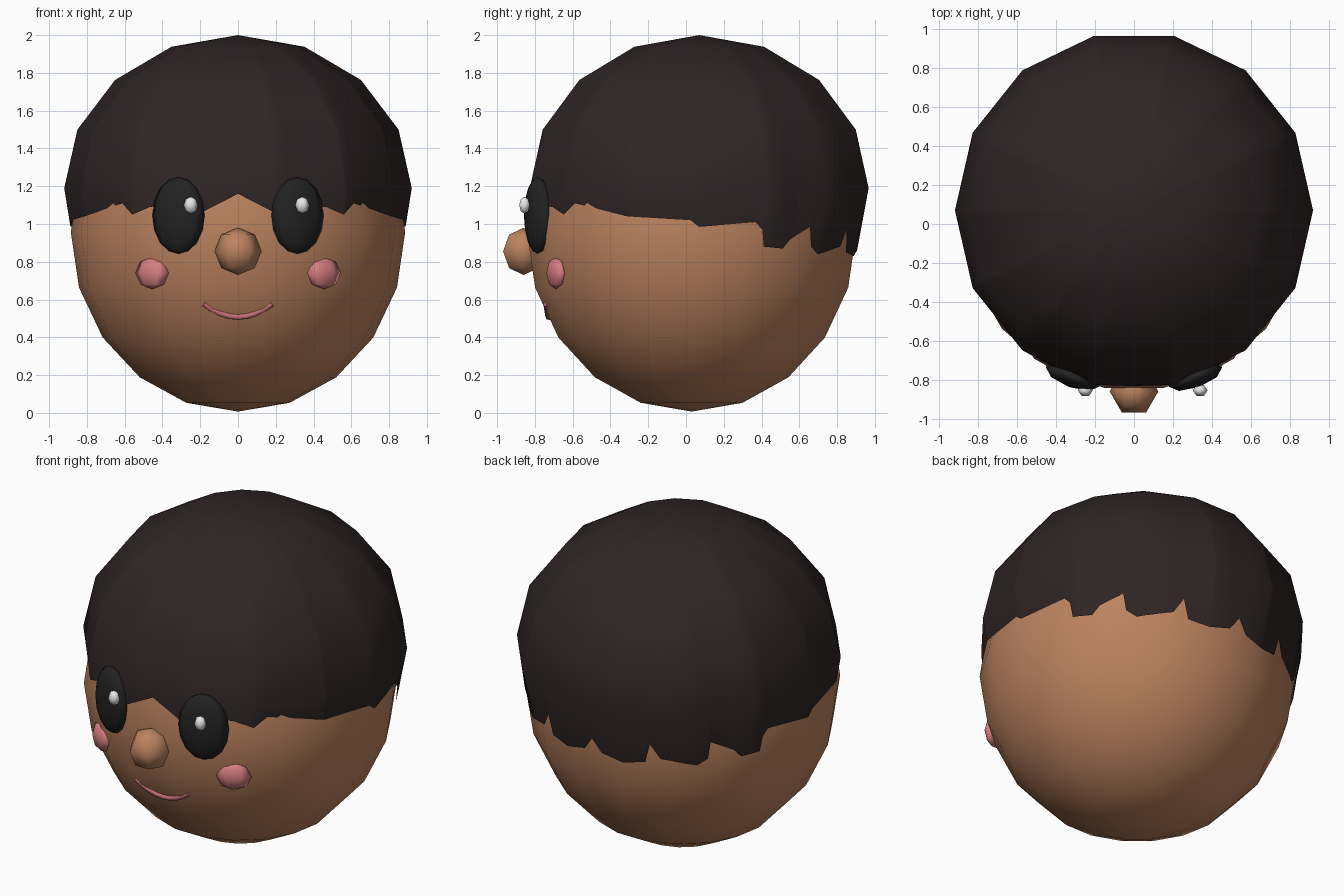
import bpy, bmesh, math
from math import sin, cos, pi, sqrt, radians
from mathutils import Matrix, Vector

if "Cube" in bpy.data.objects:
    bpy.data.objects.remove(bpy.data.objects["Cube"])


def material(name, rgb):
    m = bpy.data.materials.new(name)
    m.use_nodes = True
    color = (*rgb, 1)
    m.diffuse_color = color
    bsdf = m.node_tree.nodes["Principled BSDF"]
    bsdf.inputs["Base Color"].default_value = color
    bsdf.inputs["Roughness"].default_value = 0.8
    return m


skin = material("warm_brown_skin", (0.5, 0.225, 0.115))
hair_color = material("dark_brown_hair", (0.028, 0.018, 0.018))
black = material("eye_black", (0.016, 0.016, 0.016))
white = material("eye_shine_white", (0.8, 0.8, 0.8))
pink = material("cheek_pink", (0.68, 0.21, 0.22))
lip = material("lip_pink", (0.56, 0.16, 0.18))


def finish(name, bm, mat):
    bmesh.ops.recalc_face_normals(bm, faces=bm.faces)
    for f in bm.faces:
        f.smooth = True
    me = bpy.data.meshes.new(name)
    bm.to_mesh(me)
    bm.free()
    me.materials.append(mat)
    ob = bpy.data.objects.new(name, me)
    bpy.context.collection.objects.link(ob)
    return ob


def loft(bm, rings, top=None, bottom=None):
    """Join closed rings of points, with optional pole points."""
    loops = [[bm.verts.new(p) for p in ring] for ring in rings]
    n = len(loops[0])
    for a, b in zip(loops, loops[1:]):
        for i in range(n):
            j = (i + 1) % n
            bm.faces.new((a[i], a[j], b[j], b[i]))
    for point, loop in ((top, loops[0]), (bottom, loops[-1])):
        if point is not None:
            pole = bm.verts.new(point)
            for i in range(n):
                bm.faces.new((pole, loop[i], loop[(i + 1) % n]))


def ellipsoid(name, center, radii, segments, rings, mat, turn=0):
    """Low-poly ellipsoid with a vertex on its x axis, turned about z."""
    bm = bmesh.new()
    levels = [pi * k / rings for k in range(1, rings)]
    angles = [2 * pi * i / segments for i in range(segments)]
    loft(bm, [[(sin(t) * cos(a), sin(t) * sin(a), cos(t)) for a in angles]
              for t in levels], (0, 0, 1), (0, 0, -1))
    bm.transform(Matrix.Translation(center) @ Matrix.Rotation(radians(turn), 4, "Z")
                 @ Matrix.Diagonal((*radii, 1)))
    return finish(name, bm, mat)


# Head
HEAD = Vector((0, 0.03, 0.957))
HEAD_R, HEAD_H, HEAD_RINGS = 0.885, 0.95, 10
ellipsoid("head", HEAD, (HEAD_R, HEAD_R, HEAD_H), 18, HEAD_RINGS, skin)


def head_radius(z):
    """Radius of the faceted head at a height."""
    step = pi / HEAD_RINGS
    for k in range(HEAD_RINGS):
        hi, lo = (HEAD.z + HEAD_H * cos(step * j) for j in (k, k + 1))
        if lo <= z <= hi:
            u = (hi - z) / (hi - lo)
            return HEAD_R * ((1 - u) * sin(step * k) + u * sin(step * (k + 1)))
    return 0


# Hair cap: half of a 14-sided ellipsoid, running down to a jagged hairline
HAIR_Y, HAIR_Z, HAIR_R, HAIR_H = 0.07, 1.19, 0.92, 0.81
SIDE = 360 / 14
hairline = [(-90, 1.16), (-79, 1.07), (-73, 1.04), (-66, 1.1), (-59, 1.09),
            (-52, 1.05), (-47, 1.11), (-25, 1.04), (-3, 1.02), (0, .985),
            (20, 1.01), (22.5, .97), (23.3, .88), (31, .87), (34, .92),
            (43, .985), (44, .88), (48, .84), (62, .88), (66, .97),
            (68, .85), (77, .83), (86, .86), (90, .94)]
hairline += [(180 - a, z) for a, z in reversed(hairline[:-1])]


def hairline_height(angle):
    for (a, za), (b, zb) in zip(hairline, hairline[1:]):
        if a <= angle <= b:
            return za + (zb - za) * (angle - a) / (b - a)
    return hairline[0][1]


columns = {a for a, z in hairline[:-1]}
for i in range(-3, 11):
    if all(abs(i * SIDE - a) > 0.1 for a in columns):
        columns.add(i * SIDE)
columns = sorted(columns)


def facet(angle):
    """Radius factor that keeps the cap's sides flat."""
    half = SIDE / 2
    return cos(radians(half)) / cos(radians(angle % SIDE - half))


def hair_point(angle, radius, z):
    a = radians(angle)
    return (radius * cos(a), HAIR_Y + radius * sin(a), z)


rings = []
for k in range(1, 5):
    t = pi * k / 8
    rings.append([hair_point(a, HAIR_R * sin(t) * facet(a), HAIR_Z + HAIR_H * cos(t))
                  for a in columns])
edge = []
for angle in columns:
    z = hairline_height(angle)
    a, shift = radians(angle), HAIR_Y - HEAD.y
    own = (HAIR_R - 0.226 * (HAIR_Z - z)) * facet(angle)
    over_head = sqrt(head_radius(z) ** 2 - (shift * cos(a)) ** 2) - shift * sin(a)
    edge.append(hair_point(angle, max(own, over_head + 0.007), z))
rings.append(edge)
bm = bmesh.new()
loft(bm, rings, top=(0, HAIR_Y, HAIR_Z + HAIR_H))
finish("hair", bm, hair_color)

# Nose
ellipsoid("nose", (0, -0.86, 0.855), (0.125, 0.125, 0.125), 6, 4, skin)

# Eyes and cheeks, one on each side
for side, s in (("left", 1), ("right", -1)):
    ellipsoid(side + "_eye", (0.315 * s, -0.785, 1.045), (0.147, 0.056, 0.203),
              8, 8, black, 20 * s)
    ellipsoid(side + "_cheek", (0.455 * s, -0.69, 0.74), (0.1, 0.034, 0.085),
              6, 4, pink, 28 * s)

# Eye shines, both lit from the same side
for side, x in (("left", 0.34), ("right", -0.25)):
    ellipsoid(side + "_eye_shine", (x, -0.855, 1.1), (0.038, 0.032, 0.045), 6, 4, white)

# Mouth: a thin smile following the face
curve = bpy.data.curves.new("mouth", "CURVE")
curve.dimensions = "3D"
curve.bevel_depth = 0.016
curve.bevel_resolution = 1
curve.use_fill_caps = True
spline = curve.splines.new("POLY")
count = 9
spline.points.add(count - 1)
for i, p in enumerate(spline.points):
    u = 2 * i / (count - 1) - 1
    x, z = 0.18 * u, 0.507 + 0.07 * u * u
    y = HEAD.y - sqrt((head_radius(z) * 0.988) ** 2 - x * x)
    p.co = (x, y, z, 1)
curve.materials.append(lip)
mouth = bpy.data.objects.new("mouth", curve)
bpy.context.collection.objects.link(mouth)
bpy.ops.object.select_all(action="DESELECT")
mouth.select_set(True)
bpy.context.view_layer.objects.active = mouth
bpy.ops.object.convert(target="MESH")
